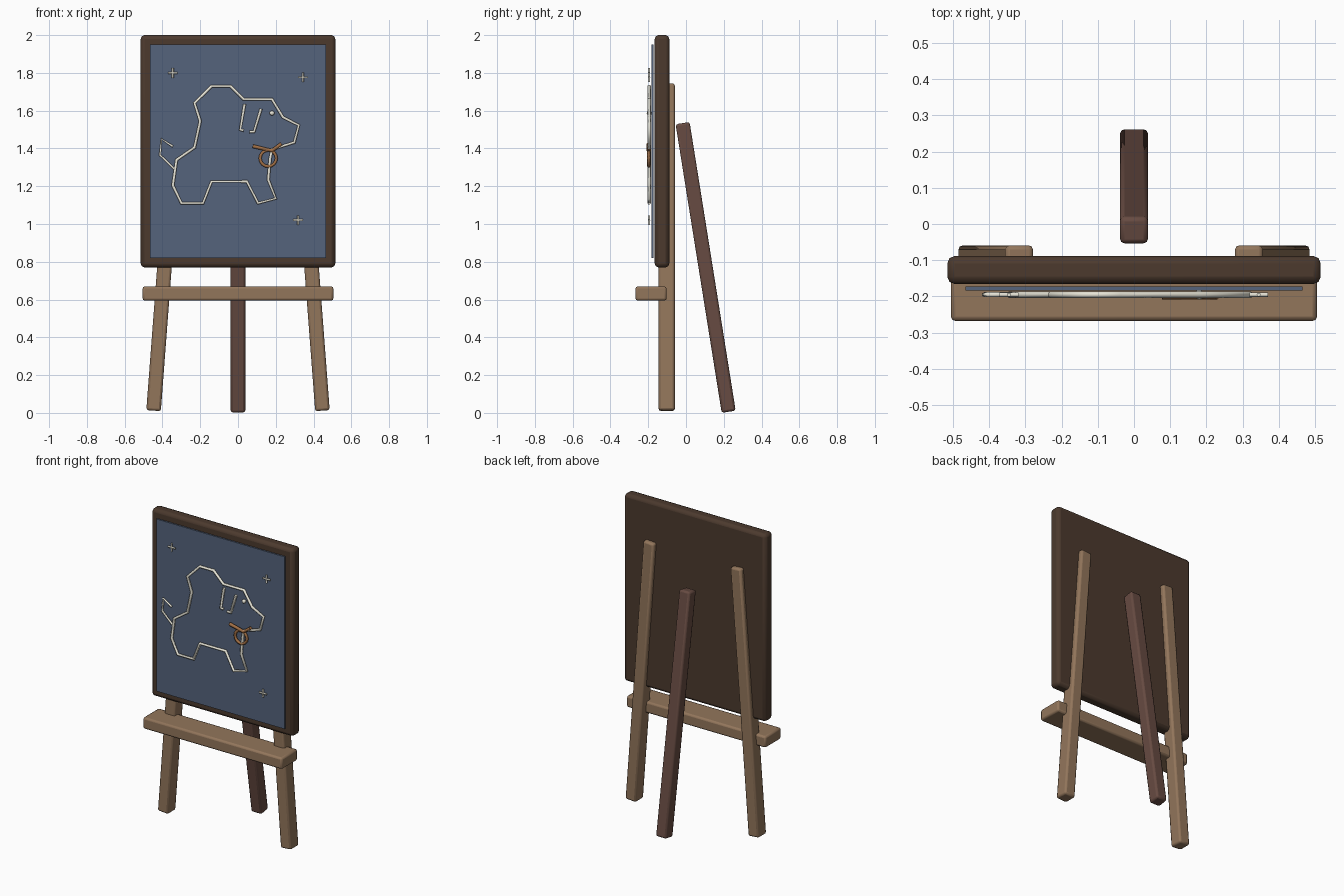
import bpy
from math import pi, cos, sin
from mathutils import Vector

cube = bpy.data.objects.get("Cube")
if cube:
    bpy.data.objects.remove(cube, do_unlink=True)


def material(name, rgb):
    m = bpy.data.materials.new(name)
    m.use_nodes = True
    m.diffuse_color = (*rgb, 1)
    m.node_tree.nodes["Principled BSDF"].inputs["Base Color"].default_value = (*rgb, 1)
    return m


FRAME = material("dark walnut", (0.072, 0.042, 0.027))
SLATE = material("slate blue", (0.09, 0.125, 0.2))
OAK = material("light oak", (0.29, 0.18, 0.105))
STRUT = material("reddish brown", (0.135, 0.07, 0.054))
CHALK = material("chalk white", (0.8, 0.78, 0.68))
COPPER = material("copper", (0.36, 0.16, 0.06))


def box(name, centre, size, mat, bevel=0.0, axis=None):
    """Bevelled block; an axis tilts its local z."""
    bpy.ops.mesh.primitive_cube_add(size=1, location=centre)
    o = bpy.context.object
    o.name = name
    o.scale = size
    bpy.ops.object.transform_apply(location=False, rotation=False, scale=True)
    if axis:
        o.rotation_euler = Vector((0, 0, 1)).rotation_difference(axis).to_euler()
    o.data.materials.append(mat)
    if bevel:
        b = o.modifiers.new("soft edges", "BEVEL")
        b.width = bevel
        b.segments = 2
        bpy.ops.object.shade_smooth_by_angle()
    return o


def beam(name, a, b, width, depth, mat):
    a, b = Vector(a), Vector(b)
    return box(name, (a + b) / 2, (width, depth, (b - a).length), mat, 0.012, b - a)


def stroke(name, points, mat, y=-0.195, radius=0.009, closed=False):
    """Thin tube drawn through (x, z) points in front of the panel."""
    c = bpy.data.curves.new(name, "CURVE")
    c.dimensions = "3D"
    c.bevel_depth = radius
    c.bevel_resolution = 1
    c.use_fill_caps = True
    s = c.splines.new("POLY")
    s.points.add(len(points) - 1)
    for p, (x, z) in zip(s.points, points):
        p.co = (x, y, z, 1)
    s.use_cyclic_u = closed
    c.materials.append(mat)
    o = bpy.data.objects.new(name, c)
    bpy.context.collection.objects.link(o)
    return o


# Board and writing surface
box("board_frame", (0, -0.127, 1.385), (1.03, 0.077, 1.23), FRAME, 0.02)
box("slate_panel", (0, -0.178, 1.385), (0.93, 0.01, 1.13), SLATE)

# Stand
for side, sx in (("left", 1), ("right", -1)):
    beam(side + "_front_leg", (sx * 0.447, -0.102, 0.012), (sx * 0.316, -0.102, 1.742),
         0.077, 0.086, OAK)
beam("rear_leg", (0, 0.226, 0.006), (0, -0.018, 1.534), 0.077, 0.075, STRUT)
box("ledge", (0, -0.185, 0.632), (1.01, 0.165, 0.075), OAK, 0.012)

# Chalk dog
stroke("dog_outline", [
    (0.18, 1.66), (0.03, 1.66), (-0.04, 1.73), (-0.14, 1.73), (-0.23, 1.64),
    (-0.2, 1.545), (-0.23, 1.405), (-0.325, 1.34), (-0.345, 1.205), (-0.3, 1.11),
    (-0.185, 1.11), (-0.14, 1.225), (0.047, 1.225), (0.106, 1.11), (0.2, 1.135),
    (0.16, 1.235), (0.17, 1.345), (0.18, 1.395), (0.298, 1.432), (0.322, 1.523),
    (0.238, 1.565)], CHALK, closed=True)
stroke("dog_tail", [(-0.345, 1.41), (-0.405, 1.45), (-0.413, 1.365), (-0.33, 1.285)],
       CHALK, radius=0.007)
stroke("dog_ear_back", [(0.035, 1.635), (0.012, 1.5), (0.03, 1.495)], CHALK)
stroke("dog_ear_front", [(0.06, 1.488), (0.085, 1.488), (0.122, 1.61)], CHALK)
bpy.ops.mesh.primitive_uv_sphere_add(segments=12, ring_count=8, radius=0.013,
                                     location=(0.18, -0.195, 1.587))
eye = bpy.context.object
eye.name = "dog_eye"
eye.data.materials.append(CHALK)
bpy.ops.object.shade_smooth_by_angle()

# Collar and hanging ring
stroke("collar", [(0.078, 1.412), (0.18, 1.388), (0.23, 1.425)], COPPER, y=-0.197, radius=0.011)
ring = [(0.16 + 0.043 * cos(i * pi / 8), 1.348 + 0.043 * sin(i * pi / 8)) for i in range(16)]
stroke("collar_ring", ring, COPPER, y=-0.197, closed=True)

# Small chalk sparkles
for i, (x, z) in enumerate([(-0.345, 1.8), (0.344, 1.777), (0.318, 1.02)], 1):
    stroke(f"sparkle_{i}_across", [(x - 0.026, z), (x + 0.026, z)], CHALK, radius=0.006)
    stroke(f"sparkle_{i}_upright", [(x, z - 0.026), (x, z + 0.026)], CHALK, radius=0.006)
